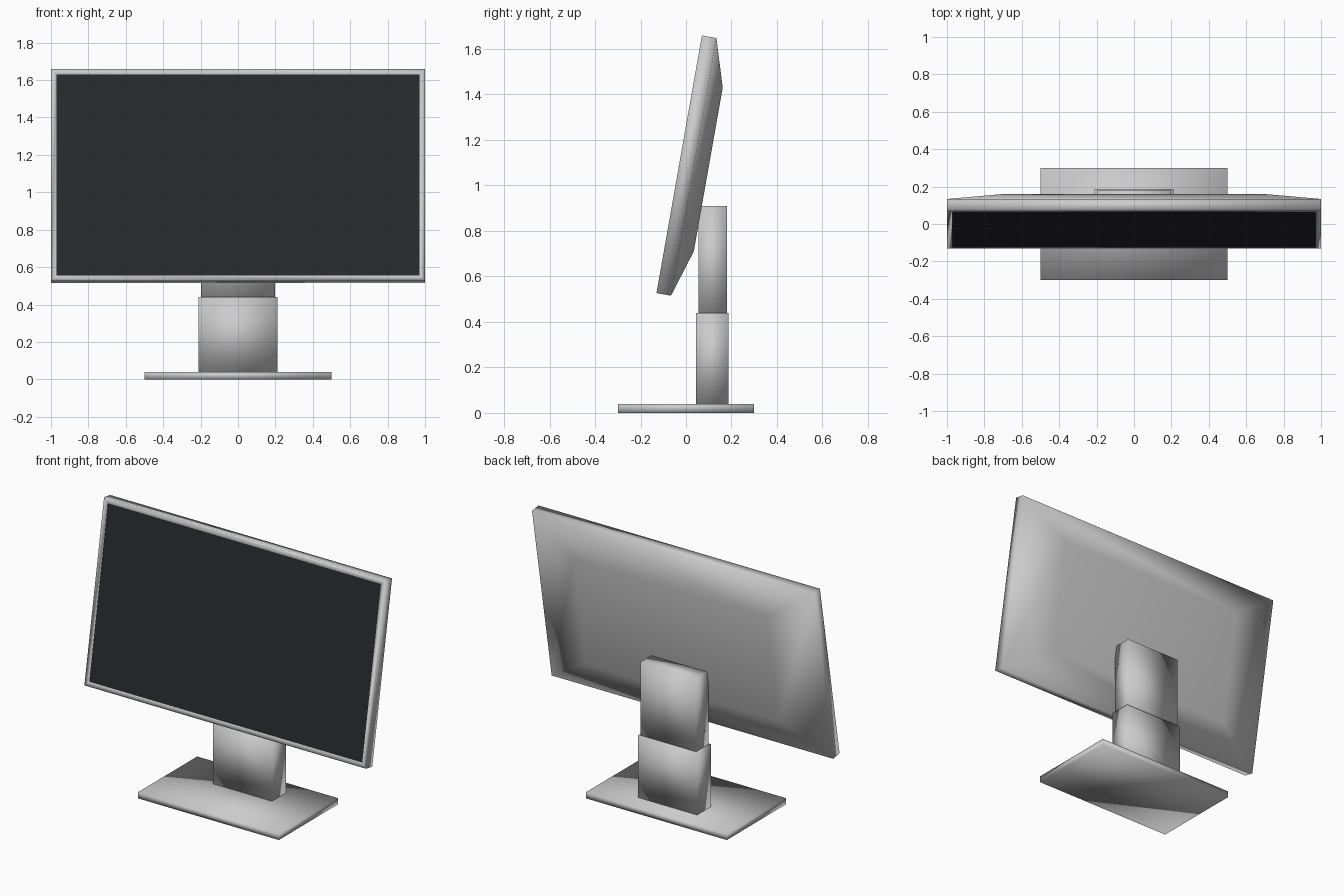
import bpy, bmesh
from math import radians

if "Cube" in bpy.data.objects:
    bpy.data.objects.remove(bpy.data.objects["Cube"])


def finish(name, bm):
    bmesh.ops.recalc_face_normals(bm, faces=bm.faces)
    for f in bm.faces:
        f.smooth = True
    me = bpy.data.meshes.new(name)
    bm.to_mesh(me)
    bm.free()
    ob = bpy.data.objects.new(name, me)
    bpy.context.collection.objects.link(ob)
    return ob


def box(name, width, y0, y1, z0, z1):
    bm = bmesh.new()
    bmesh.ops.create_cube(bm, size=1)
    bmesh.ops.scale(bm, vec=(width, y1 - y0, z1 - z0), verts=bm.verts)
    bmesh.ops.translate(bm, vec=(0, (y0 + y1) / 2, (z0 + z1) / 2), verts=bm.verts)
    return finish(name, bm)


# Stand: foot plate, outer sleeve and sliding inner column
box("base_plate", 1.0, -0.3, 0.3, 0.0, 0.04)
box("stand_sleeve", 0.42, 0.045, 0.187, 0.04, 0.44)
box("stand_column", 0.395, 0.054, 0.18, 0.40, 0.91)

# Housing: rectangular rings (half width, half height, depth) from the
# recessed screen edge, over the bezel and rim, to the raised back
rings = [
    (0.97, 0.545, 0.003),
    (0.97, 0.545, 0.0),
    (1.0, 0.575, 0.0),
    (1.0, 0.575, 0.065),
    (0.685, 0.365, 0.13),
]
bm = bmesh.new()
loops = [[bm.verts.new((sx * w, d, sz * h))
          for sx, sz in ((-1, -1), (1, -1), (1, 1), (-1, 1))]
         for w, h, d in rings]
for a, b in zip(loops, loops[1:]):
    for i in range(4):
        j = (i + 1) % 4
        bm.faces.new((a[i], a[j], b[j], b[i]))
bm.faces.new(loops[0])
bm.faces.new(loops[-1])
housing = finish("monitor_housing", bm)

# Dark screen on the recessed front face
dark = bpy.data.materials.new("screen_dark")
dark.diffuse_color = (0.02, 0.022, 0.026, 1)
dark.use_nodes = True
dark.node_tree.nodes["Principled BSDF"].inputs["Base Color"].default_value = dark.diffuse_color
grey = bpy.data.materials.new("housing_grey")
housing.data.materials.append(grey)
housing.data.materials.append(dark)
screen = housing.data.polygons[-2]
screen.material_index = 1
screen.use_smooth = False

# Lean the housing back over the stand
housing.location = (0, -0.03, 1.093)
housing.rotation_euler = (radians(-10), 0, 0)
